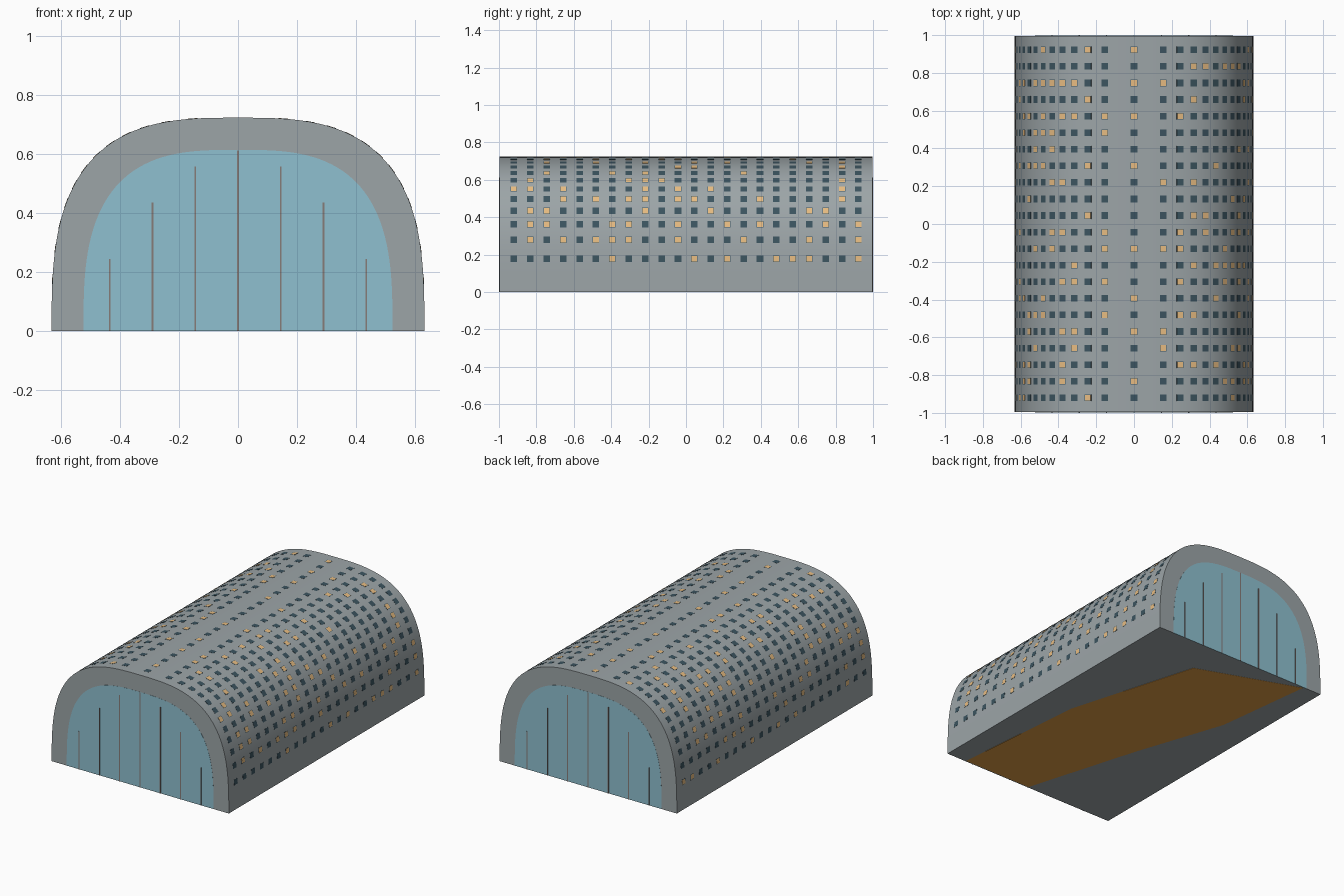
import bpy, bmesh, math, random
from mathutils import Matrix, Vector

if "Cube" in bpy.data.objects:
    bpy.data.objects.remove(bpy.data.objects["Cube"])

random.seed(11)
A, B, HALF = 0.632, 0.724, 0.9962      # half width, height, half length
STEPS, COLS = 26, 22                   # window rows over the arch, windows per row
BASE = 0.0006                          # underside of the shell, just above the floor patch


def material(name, rgb):
    m = bpy.data.materials.new(name)
    m.diffuse_color = (*rgb, 1)
    m.use_nodes = True
    m.node_tree.nodes["Principled BSDF"].inputs["Base Color"].default_value = m.diffuse_color
    return m


GREY = material("shell grey", (0.335, 0.376, 0.390))
GLASS = material("glass blue", (0.275, 0.530, 0.630))
DARK = material("dark pane", (0.044, 0.088, 0.115))
LIT = material("lit pane", (0.80, 0.50, 0.22))
METAL = material("mullion metal", (0.24, 0.20, 0.19))
AMBER = material("amber floor", (0.74, 0.34, 0.06))


def arch_point(t, a, b):
    """Point on a cubic superellipse arch at angle t."""
    c, s = math.cos(t), max(math.sin(t), 0)
    return math.copysign(abs(c) ** (2 / 3), c) * a, s ** (2 / 3) * b


def finish(name, bm, mat):
    bmesh.ops.recalc_face_normals(bm, faces=bm.faces)
    me = bpy.data.meshes.new(name)
    bm.to_mesh(me)
    bm.free()
    me.materials.append(mat)
    ob = bpy.data.objects.new(name, me)
    bpy.context.collection.objects.link(ob)
    return ob


def extrude(bm, points, vec):
    """Closed prism from a flat outline."""
    face = bm.faces.new([bm.verts.new(p) for p in points])
    ext = bmesh.ops.extrude_face_region(bm, geom=[face], use_keep_orig=True)
    verts = [v for v in ext["geom"] if isinstance(v, bmesh.types.BMVert)]
    bmesh.ops.translate(bm, verts=verts, vec=vec)


def vault(name, a, b, y0, y1, mat, segs=64):
    """Solid arch section extruded along y."""
    bm = bmesh.new()
    pts = [arch_point(math.pi * i / segs, a, b) for i in range(segs + 1)]
    extrude(bm, [(x, y0, max(z, BASE)) for x, z in pts], (0, y1 - y0, 0))
    ob = finish(name, bm, mat)
    bpy.ops.object.select_all(action="DESELECT")
    ob.select_set(True)
    bpy.context.view_layer.objects.active = ob
    bpy.ops.object.shade_smooth_by_angle(angle=math.radians(35))


def add_box(bm, matrix, size):
    bmesh.ops.create_cube(bm, size=1, matrix=matrix @ Matrix.Diagonal((*size, 1)))


# Vaulted hall
vault("vault_shell", A, B, -HALF, HALF, GREY)

# Amber patch running diagonally across the underside
floor = bmesh.new()
outline = ((0.49, -0.99), (0.41, -0.1), (0.16, 0.75), (-0.5, 0.99),
           (-0.42, 0.34), (-0.22, -0.25), (0.0, -0.99))
extrude(floor, [(x, y, 0) for x, y in outline], (0, 0, 0.002))
finish("amber_floor_patch", floor, AMBER)

# Glazed end walls with upright mullions
mullions = bmesh.new()
for side, label in ((-1, "front"), (1, "back")):
    ys = sorted((side * (HALF - 0.004), side * (HALF + 0.0006)))
    vault(label + "_glass", 0.524, 0.615, ys[0], ys[1], GLASS)
    for x, h in ((0, 0.612), (0.145, 0.557), (0.29, 0.435), (0.435, 0.245)):
        for sx in ((1, -1) if x else (1,)):
            add_box(mullions, Matrix.Translation((sx * x, side * 0.998, BASE + h / 2)),
                    (0.006, 0.004, h))
finish("end_mullions", mullions, METAL)

# Lit windows by row, counted from the right foot; other rows are random
lit_rows = {
    1: (6, 11, 13, 16, 17, 18, 21), 2: (1, 3, 5, 6, 7, 10, 14, 18, 21),
    3: (1, 2, 6, 7, 10, 13, 15, 19, 21), 4: (1, 2, 8, 12, 18, 19),
    5: (3, 5, 7, 8, 10, 11, 15, 20), 6: (0, 1, 3, 8, 10, 12, 20),
    7: (1, 7, 8, 9, 20), 8: (2, 6, 8, 14), 9: (10, 11, 20),
    10: (2, 5, 8, 11, 13, 18, 20), 11: (2, 5, 7, 9, 10, 17),
    12: (3, 4, 9, 13, 19), 13: (1, 4, 6, 9, 14, 17, 19, 21),
    14: (5, 7, 9, 10, 16, 17), 15: (0, 11, 14, 18, 21),
    16: (3, 4, 7, 8, 17, 19), 17: (1, 2, 4, 7, 10, 13, 17, 19),
    18: (9, 10, 13, 15, 16, 19),
}

# Small square windows laid almost flush along the curve of the shell
frames, panes = bmesh.new(), bmesh.new()
for row in range(1, STEPS):
    x, z = arch_point(math.pi * row / STEPS, A, B)
    normal = Vector((math.copysign(x * x, x) / A ** 3, 0, z * z / B ** 3)).normalized()
    along = Vector((0, 1, 0))
    turn = Matrix((along.cross(normal), along, normal)).transposed().to_4x4()
    lit = lit_rows.get(row) or random.sample(range(COLS), 7)
    for col in range(COLS):
        y = -0.92 + 1.842 * col / (COLS - 1)
        place = Matrix.Translation((x, y, z)) @ turn
        add_box(frames, place, (0.035, 0.035, 0.0010))
        if col in lit:
            add_box(panes, place, (0.030, 0.030, 0.0020))
finish("dark_windows", frames, DARK)
finish("lit_windows", panes, LIT)
